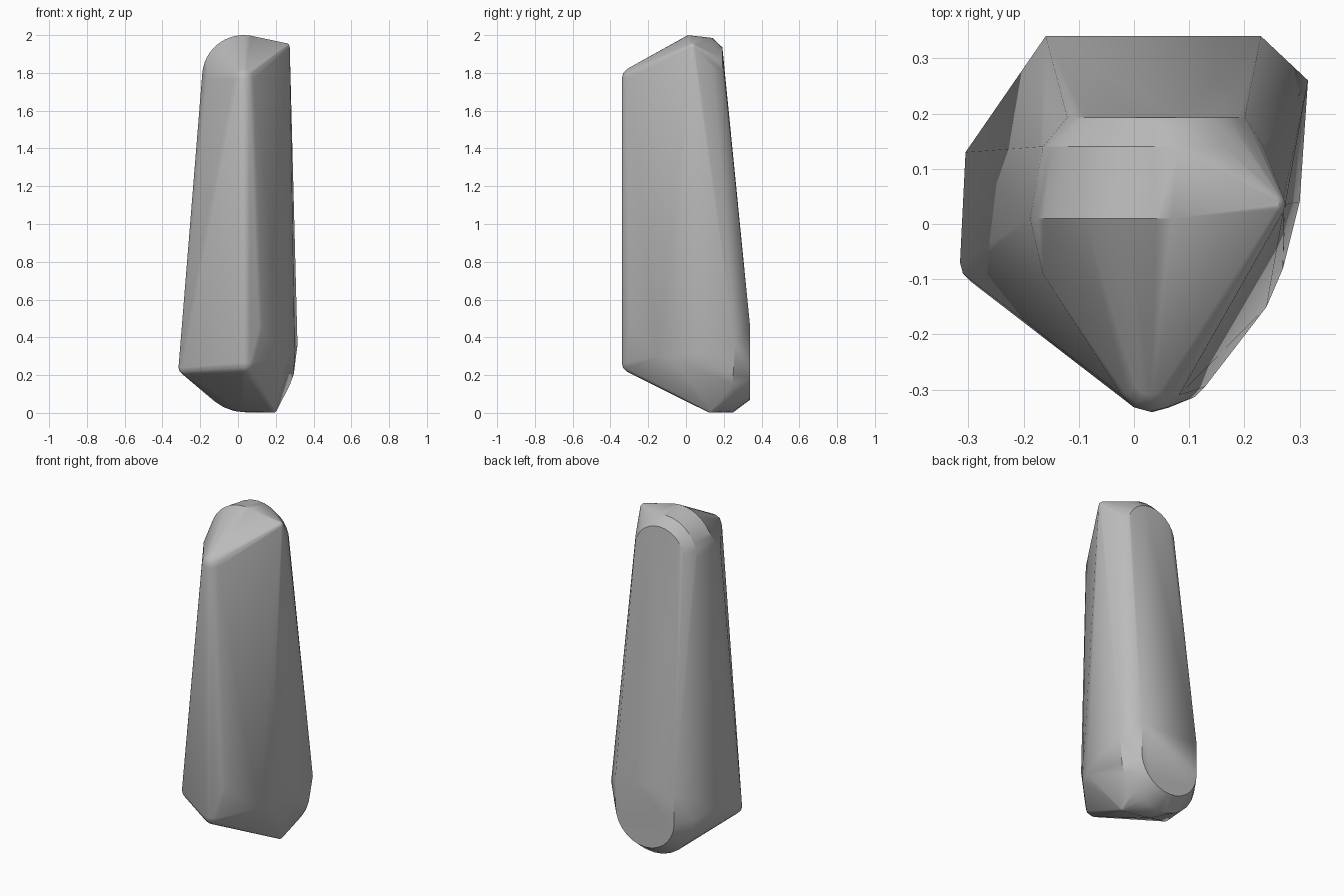
import bpy, bmesh
from math import sin, cos, pi, radians
from mathutils import Vector

cube = bpy.data.objects.get("Cube")
if cube:
    bpy.data.objects.remove(cube)

points = []


def arc(x, y, z, r, start, end, steps=14):
    """Arc in a plane facing the back, angles in degrees."""
    for i in range(steps + 1):
        a = radians(start + (end - start) * i / steps)
        points.append(Vector((x + r * cos(a), y, z + r * sin(a))))


def rounded(x, y, z, r, n=12):
    """Ball that rounds off one corner of the block."""
    for j in range(1, n // 2):
        b = pi * j / (n // 2)
        for i in range(n):
            a = 2 * pi * i / n
            points.append(Vector((x + r * sin(b) * cos(a), y + r * sin(b) * sin(a), z + r * cos(b))))


# Flat rear face: rounded at both ends, tapering upward
arc(0.04, 0.193, 1.77, 0.165, 0, 180)
arc(0.035, 0.34, 0.265, 0.195, 180, 360)
points += [Vector((-0.16, 0.34, 0.45)), Vector((0.23, 0.34, 0.45))]

# Bevel ring around the rear face
arc(0.035, 0.14, 1.78, 0.205, 0, 180)
arc(0.04, 0.25, 0.265, 0.262, 180, 360)

# Domed crest and its pinched corner
arc(0.03, 0.01, 1.78, 0.22, 80, 180)
rounded(0.25, 0.035, 1.935, 0.024)

# Front ridge
rounded(0.03, -0.28, 1.77, 0.06)
rounded(0.035, -0.285, 0.265, 0.055)
rounded(0.085, -0.27, 0.45, 0.05)

# Side and base corners
rounded(-0.275, -0.07, 0.24, 0.04)
rounded(0.185, 0.13, 0.022, 0.022)
points += [Vector(p) for p in (
    (-0.165, -0.09, 1.77), (-0.305, 0.13, 0.3), (0.315, 0.26, 0.36),
    (0.30, 0.04, 0.32), (0.27, -0.08, 0.29), (0.24, -0.15, 0.3), (0.02, 0.16, 0.005))]

# Wrap the corners in one solid block
bm = bmesh.new()
for p in points:
    bm.verts.new(p)
bmesh.ops.remove_doubles(bm, verts=bm.verts[:], dist=0.002)
bmesh.ops.convex_hull(bm, input=bm.verts[:])
bmesh.ops.delete(bm, geom=[v for v in bm.verts if not v.link_faces], context='VERTS')
bmesh.ops.dissolve_limit(bm, angle_limit=radians(1), verts=bm.verts[:], edges=bm.edges[:])
bmesh.ops.recalc_face_normals(bm, faces=bm.faces[:])
mesh = bpy.data.meshes.new("stone_block")
bm.to_mesh(mesh)
bm.free()
block = bpy.data.objects.new("stone_block", mesh)
bpy.context.collection.objects.link(block)

# Plain grey stone
grey = bpy.data.materials.new("stone_grey")
grey.use_nodes = True
color = (0.5, 0.5, 0.5, 1)
grey.diffuse_color = color
grey.node_tree.nodes["Principled BSDF"].inputs["Base Color"].default_value = color
mesh.materials.append(grey)

# Soft shading with crisp rear rim
bpy.ops.object.select_all(action='DESELECT')
block.select_set(True)
bpy.context.view_layer.objects.active = block
bpy.ops.object.shade_smooth_by_angle(angle=radians(32))
